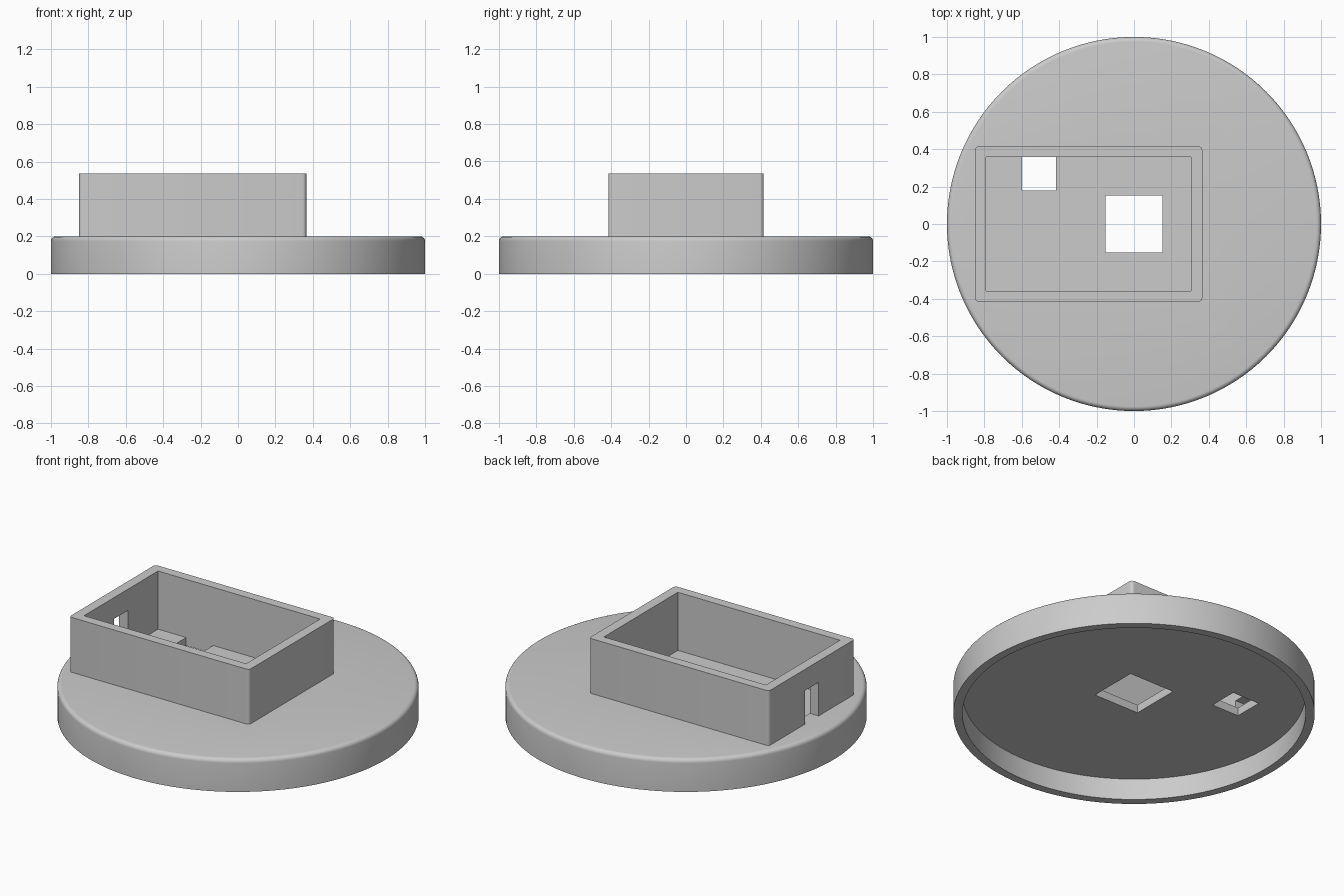
import bpy, bmesh, math

old = bpy.data.objects.get("Cube")
if old:
    bpy.data.objects.remove(old, do_unlink=True)

GREY = (0.6, 0.6, 0.6, 1.0)
mat = bpy.data.materials.new("light_grey")
mat.use_nodes = True
mat.diffuse_color = GREY
mat.node_tree.nodes["Principled BSDF"].inputs["Base Color"].default_value = GREY

BASE_TOP, BOX_TOP = 0.20, 0.535
CEILING, FLOOR = 0.13, 0.18


def add_object(name, bm):
    bmesh.ops.recalc_face_normals(bm, faces=bm.faces)
    mesh = bpy.data.meshes.new(name)
    bm.to_mesh(mesh)
    bm.free()
    mesh.materials.append(mat)
    obj = bpy.data.objects.new(name, mesh)
    bpy.context.collection.objects.link(obj)
    return obj


def block(name, x, y, z, corner=0.0):
    """Box between (min, max) pairs, with optional rounded vertical edges."""
    bm = bmesh.new()
    bmesh.ops.create_cube(bm, size=1)
    for v in bm.verts:
        v.co = [lo if c < 0 else hi for c, (lo, hi) in zip(v.co, (x, y, z))]
    if corner:
        upright = [e for e in bm.edges
                   if abs(e.verts[0].co.z - e.verts[1].co.z) > 0.01]
        bmesh.ops.bevel(bm, geom=upright, offset=corner, segments=5,
                        profile=0.5, affect='EDGES')
    return add_object(name, bm)


def lathe(name, profile, steps=128):
    bm = bmesh.new()
    verts = [bm.verts.new((r, 0, z)) for r, z in profile]
    edges = [bm.edges.new(pair) for pair in zip(verts, verts[1:])]
    bmesh.ops.spin(bm, geom=verts + edges, cent=(0, 0, 0), axis=(0, 0, 1),
                   angle=math.tau, steps=steps)
    bmesh.ops.remove_doubles(bm, verts=bm.verts, dist=1e-5)
    return add_object(name, bm)


def activate(obj):
    bpy.ops.object.select_all(action='DESELECT')
    obj.select_set(True)
    bpy.context.view_layer.objects.active = obj


def cut(obj, cutter):
    cutter.hide_render = True
    mod = obj.modifiers.new("cut", 'BOOLEAN')
    mod.operation, mod.solver, mod.object = 'DIFFERENCE', 'EXACT', cutter
    activate(obj)
    bpy.ops.object.modifier_apply(modifier=mod.name)
    bpy.data.objects.remove(cutter, do_unlink=True)


# Round base: hollow underneath, rounded upper rim
R = 0.025
arc = [(1 - R + R * math.cos(a), BASE_TOP - R + R * math.sin(a))
       for a in (math.pi / 2 * i / 5 for i in range(6))]
base = lathe("round_base", [(0, CEILING), (0.95, CEILING), (0.95, 0), (1, 0)]
             + arc + [(0, BASE_TOP)])

# Open rectangular housing on the base
housing = block("housing", (-0.85, 0.365), (-0.415, 0.415),
                (BASE_TOP, BOX_TOP), corner=0.02)

# Interior cavity, sunk slightly into the base
inner_x, inner_y = (-0.79, 0.305), (-0.357, 0.357)
cut(housing, block("cavity_cutter", inner_x, inner_y, (0.1, 0.7)))
cut(base, block("floor_cutter", inner_x, inner_y, (FLOOR, 0.7)))

# Square openings through the floor
cut(base, block("centre_hole_cutter", (-0.153, 0.153), (-0.153, 0.153), (0.05, 0.3)))
cut(base, block("corner_hole_cutter", (-0.6, -0.417), (0.18, 0.357), (0.05, 0.3)))

# Cable slot in the end wall
cut(housing, block("slot_cutter", (-0.95, -0.7), (-0.066, 0.066), (0.1, 0.405)))

for obj in (base, housing):
    activate(obj)
    bpy.ops.object.shade_smooth_by_angle(angle=math.radians(30))
